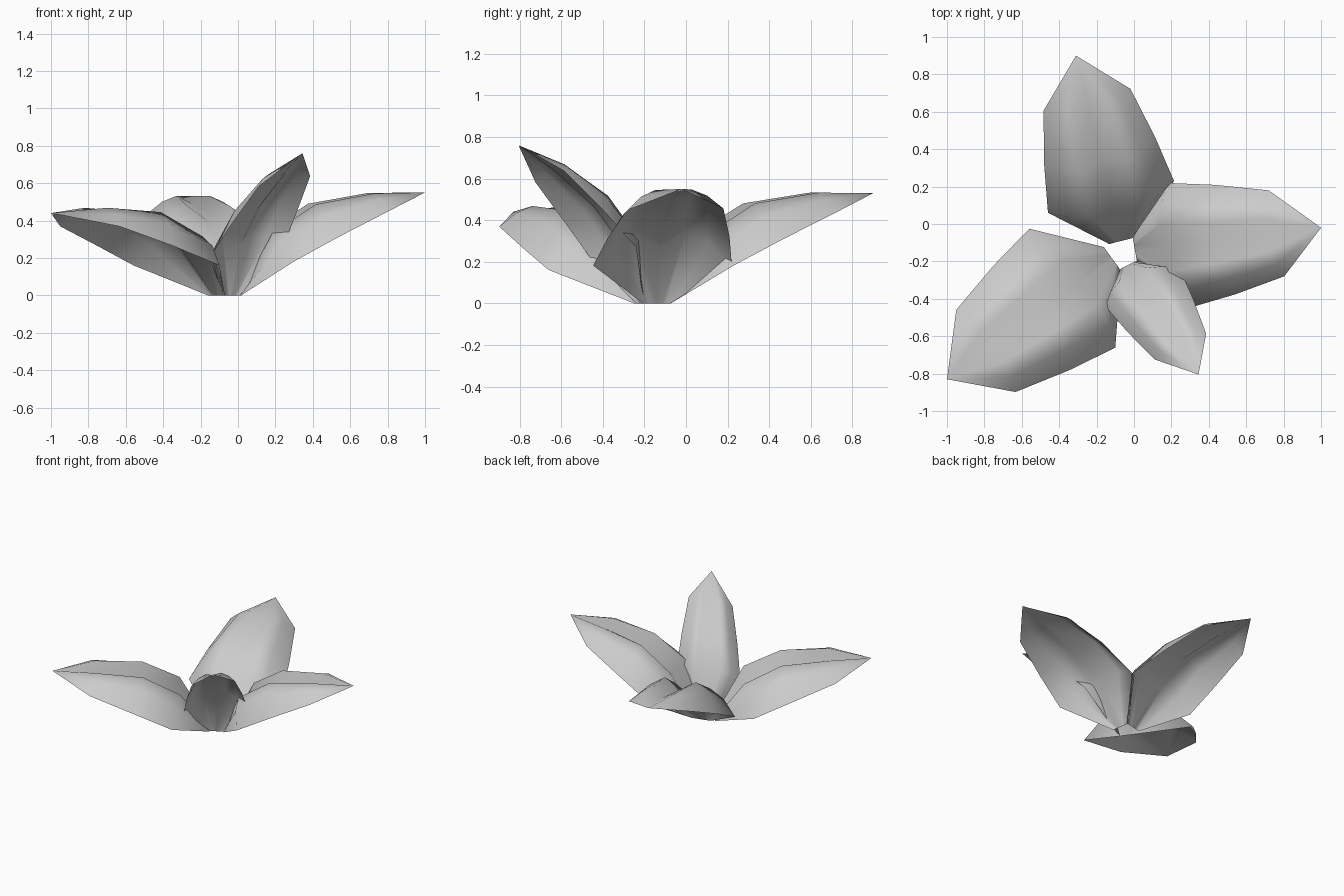
import bpy, bmesh
from mathutils import Vector

if "Cube" in bpy.data.objects:
    bpy.data.objects.remove(bpy.data.objects["Cube"])

# Shared leaf template: (fraction along axis, relative width, edge lift, crown height)
STATIONS = [(0.0, 0.2, 0.0, 0.0), (0.26, 1.0, 0.05, 0.168),
            (0.505, 0.88, 0.045, 0.195), (0.775, 0.69, 0.03, 0.107)]
# Cross-section: two rounded lobes either side of a sunken midrib
SECTION = [(-1, 0), (-0.7, 0.66), (-0.38, 1), (0, 0.56),
           (0.38, 1), (0.7, 0.66), (1, 0)]


def leaf(name, base, tip, across, crown):
    """Thin arched leaf from base to tip; across is half of its widest span."""
    base, tip, across = Vector(base), Vector(tip), Vector(across)
    axis = tip - base
    normal = across.cross(axis).normalized()
    if normal.z < 0:
        normal.negate()
    bm = bmesh.new()
    rows = []
    for t, width, lift, height in STATIONS:
        row = []
        for w, h in SECTION:
            p = base + axis * t + across * (w * width) + normal * (lift + height * crown * h)
            if t == 0:
                p.z = 0
            row.append(bm.verts.new(p))
        rows.append(row)
    for a, b in zip(rows, rows[1:]):
        for i in range(len(SECTION) - 1):
            bm.faces.new((a[i], a[i + 1], b[i + 1], b[i]))
    point = bm.verts.new(tip)
    for i in range(len(SECTION) - 1):
        bm.faces.new((rows[-1][i], rows[-1][i + 1], point))
    bm.normal_update()
    if sum(f.normal.dot(normal) for f in bm.faces) < 0:
        bmesh.ops.reverse_faces(bm, faces=bm.faces[:])
    for f in bm.faces:
        f.smooth = True
    mesh = bpy.data.meshes.new(name)
    bm.to_mesh(mesh)
    bm.free()
    obj = bpy.data.objects.new(name, mesh)
    bpy.context.collection.objects.link(obj)


# Three large spreading leaves and one small steep one
leaf("back_leaf", (-0.065, -0.09, 0), (-0.31, 0.90, 0.53), (0.337, 0.085, 0), 1.0)
leaf("right_leaf", (0.005, -0.14, 0), (1.0, -0.02, 0.55), (0.06, -0.333, -0.005), 1.0)
leaf("left_leaf", (-0.115, -0.187, 0), (-1.0, -0.83, 0.44), (0.23, -0.318, 0.0), 1.0)
leaf("small_front_leaf", (-0.03, -0.218, 0), (0.345, -0.805, 0.76), (0.2, 0.1, 0.04), 0.68)
